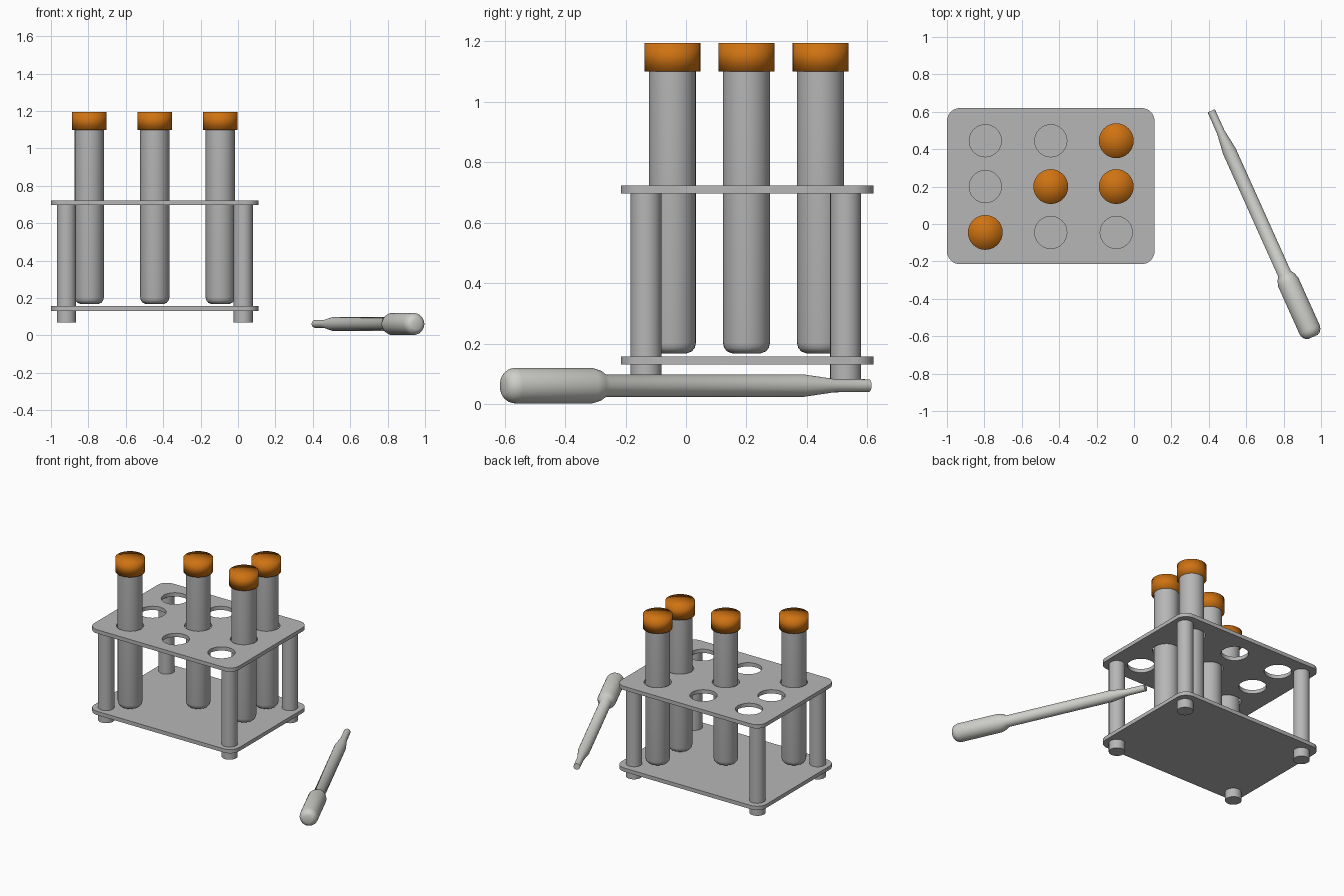
import bpy, bmesh, math
from mathutils import Matrix, Vector

if "Cube" in bpy.data.objects:
    bpy.data.objects.remove(bpy.data.objects["Cube"])


def material(name, rgb):
    m = bpy.data.materials.new(name)
    m.diffuse_color = (*rgb, 1)
    m.use_nodes = True
    m.node_tree.nodes["Principled BSDF"].inputs["Base Color"].default_value = m.diffuse_color
    return m


GREY = material("rack grey", (0.47, 0.47, 0.47))
PALE = material("pale plastic", (0.62, 0.62, 0.59))
ORANGE = material("orange cap", (0.62, 0.17, 0.006))

CX, CY = -0.445, 0.2025
COLS = (-0.795, -0.445, -0.095)
ROWS = (-0.045, 0.2, 0.445)


def activate(obj):
    bpy.ops.object.select_all(action='DESELECT')
    obj.select_set(True)
    bpy.context.view_layer.objects.active = obj


def lathe(name, profile, mat, matrix, sides=32, angle=40):
    """Closed solid of revolution from (radius, height) pairs."""
    bm = bmesh.new()
    rings = []
    for r, h in profile:
        rings.append([bm.verts.new((r * math.cos(2 * math.pi * i / sides),
                                    r * math.sin(2 * math.pi * i / sides), h))
                      for i in range(sides)])
    for a, b in zip(rings, rings[1:]):
        for i in range(sides):
            j = (i + 1) % sides
            bm.faces.new((a[i], a[j], b[j], b[i]))
    # end caps as fans around a centre vertex
    for ring, h in ((rings[0], profile[0][1]), (rings[-1], profile[-1][1])):
        c = bm.verts.new((0, 0, h))
        for i in range(sides):
            bm.faces.new((ring[i], ring[(i + 1) % sides], c))
    bmesh.ops.recalc_face_normals(bm, faces=bm.faces)
    me = bpy.data.meshes.new(name)
    bm.to_mesh(me)
    bm.free()
    me.materials.append(mat)
    obj = bpy.data.objects.new(name, me)
    bpy.context.collection.objects.link(obj)
    obj.matrix_world = matrix
    activate(obj)
    if angle is None:
        bpy.ops.object.shade_smooth()
    else:
        bpy.ops.object.shade_smooth_by_angle(angle=math.radians(angle))
    return obj


def add_loop(curve, pts):
    s = curve.splines.new('POLY')
    s.points.add(len(pts) - 1)
    for p, (x, y) in zip(s.points, pts):
        p.co = (x, y, 0, 1)
    s.use_cyclic_u = True


def plate(name, z0, z1, holes):
    """Rounded rectangle slab, optionally pierced by the tube grid."""
    hx, hy, r = 0.555, 0.4175, 0.07
    cu = bpy.data.curves.new(name, 'CURVE')
    cu.dimensions = '2D'
    cu.fill_mode = 'BOTH'
    cu.extrude = (z1 - z0) / 2
    outline = []
    for k, (sx, sy) in enumerate(((1, 1), (-1, 1), (-1, -1), (1, -1))):
        for i in range(9):
            a = math.pi / 2 * (k + i / 8)
            outline.append((sx * (hx - r) + r * math.cos(a),
                            sy * (hy - r) + r * math.sin(a)))
    add_loop(cu, outline)
    if holes:
        for x in COLS:
            for y in ROWS:
                add_loop(cu, [(x - CX + 0.086 * math.cos(2 * math.pi * i / 32),
                               y - CY + 0.086 * math.sin(2 * math.pi * i / 32))
                              for i in range(32)])
    obj = bpy.data.objects.new(name, cu)
    bpy.context.collection.objects.link(obj)
    obj.location = (CX, CY, (z0 + z1) / 2)
    activate(obj)
    bpy.ops.object.convert(target='MESH')
    obj = bpy.context.object
    obj.data.materials.clear()
    obj.data.materials.append(GREY)
    # weld the slab edges
    bm = bmesh.new()
    bm.from_mesh(obj.data)
    bmesh.ops.remove_doubles(bm, verts=bm.verts, dist=0.0005)
    bmesh.ops.recalc_face_normals(bm, faces=bm.faces)
    bm.to_mesh(obj.data)
    bm.free()
    bpy.ops.object.shade_smooth_by_angle(angle=math.radians(30))


# Rack plates
plate("bottom_plate", 0.131, 0.157, False)
plate("top_plate", 0.696, 0.722, True)

# Rack legs
for x in (-0.917, 0.028):
    for y in (-0.132, 0.528):
        lathe("rack_leg", [(0.051, 0.07), (0.051, 0.70)], GREY,
              Matrix.Translation((x, y, 0)))

# Test tubes with caps
for c, r in ((0, 0), (1, 1), (2, 1), (2, 2)):
    place = Matrix.Translation((COLS[c], ROWS[r], 0))
    lathe("test_tube", [(0.048, 0.168), (0.064, 0.174), (0.074, 0.186),
                        (0.078, 0.203), (0.078, 1.12)], GREY, place)
    lathe("tube_cap", [(0.093, 1.099), (0.093, 1.194)], ORANGE, place, angle=None)

# Dropper lying beside the rack, from narrow tip to rounded bulb
axis = Vector((0.41, -0.912, 0))
turn = axis.to_track_quat('Z', 'Y').to_matrix().to_4x4()
dropper = [(0.021, 0), (0.022, 0.126), (0.037, 0.236), (0.037, 0.955),
           (0.050, 0.975), (0.059, 1.005)]
for i in range(6):
    a = math.radians(15 * i)
    dropper.append((0.018 + 0.041 * math.cos(a), 1.28 + 0.047 * math.sin(a)))
lathe("dropper", dropper, PALE,
      Matrix.Translation((0.413, 0.605, 0.061)) @ turn, angle=50)
